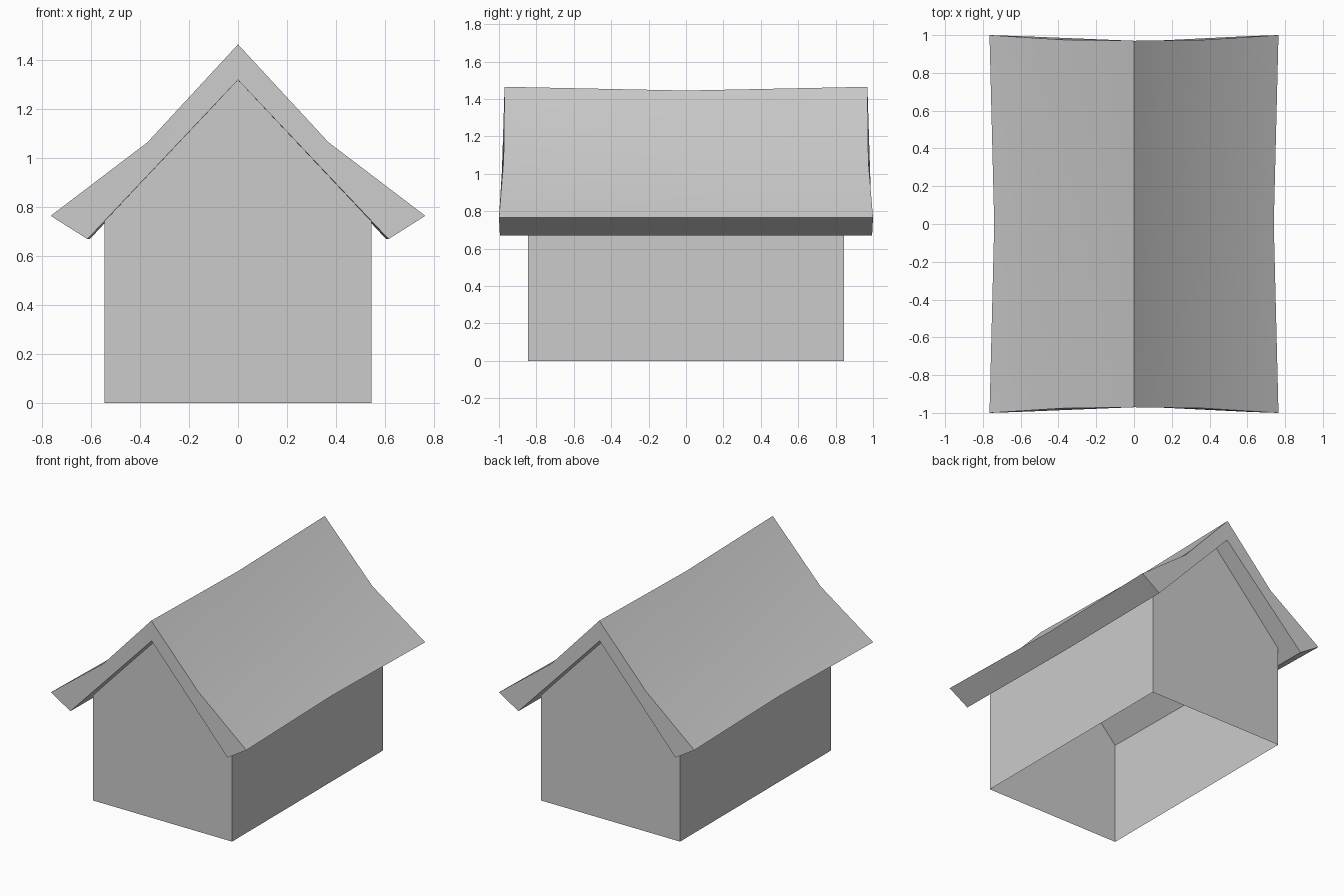
import bpy, bmesh, math

cube = bpy.data.objects.get("Cube")
if cube:
    bpy.data.objects.remove(cube)

grey = bpy.data.materials.new("plain_grey")
grey.use_nodes = True
colour = (0.6, 0.6, 0.6, 1)
grey.diffuse_color = colour
grey.node_tree.nodes["Principled BSDF"].inputs["Base Color"].default_value = colour


def loft(name, sections, capped):
    """Join closed rings of points; quads between rings, optional end caps."""
    bm = bmesh.new()
    rings = [[bm.verts.new(p) for p in ring] for ring in sections]
    n = len(rings[0])
    for a, b in zip(rings, rings[1:]):
        for i in range(n):
            j = (i + 1) % n
            bm.faces.new((a[i], a[j], b[j], b[i]))
    if capped:
        # Each end cap is split at the ridge into two bent halves
        for ring in (rings[0], rings[-1]):
            half = n // 2
            bm.faces.new(ring[:half + 1])
            bm.faces.new(ring[half:] + ring[:1])
    bmesh.ops.recalc_face_normals(bm, faces=bm.faces)
    mesh = bpy.data.meshes.new(name)
    bm.to_mesh(mesh)
    bm.free()
    mesh.materials.append(grey)
    obj = bpy.data.objects.new(name, mesh)
    bpy.context.collection.objects.link(obj)
    return obj


def mirrored(half):
    """Close a half profile, whose first and last points lie on x = 0."""
    return half + [(-x, y, z) for x, y, z in half[-2:0:-1]]


# Roof: flared slopes with a slight sag halfway along
def roof_end(s):
    return mirrored([(0, s * 0.97, 1.465), (0.37, s * 0.975, 1.065),
                     (0.765, s * 1.0, 0.765), (0.615, s * 0.995, 0.67),
                     (0, s * 0.965, 1.32)])


roof_middle = mirrored([(0, 0, 1.445), (0.355, 0, 1.045), (0.74, 0, 0.765),
                        (0.605, 0, 0.67), (0, 0, 1.32)])
roof = loft("roof", [roof_end(-1), roof_middle, roof_end(1)], True)

# Walls: hollow shell, open underneath, with gables reaching the roof
bm = bmesh.new()
W, D, EAVE, PEAK = 0.545, 0.845, 0.742, 1.32
outline = [(-W, 0), (W, 0), (W, EAVE), (0, PEAK), (-W, EAVE)]
front, back = [[bm.verts.new((x, y, z)) for x, z in outline] for y in (-D, D)]
bm.faces.new(front)
bm.faces.new(back[::-1])
bm.faces.new((front[1], back[1], back[2], front[2]))
bm.faces.new((front[4], back[4], back[0], front[0]))
mesh = bpy.data.meshes.new("walls")
bm.to_mesh(mesh)
bm.free()
mesh.materials.append(grey)
walls = bpy.data.objects.new("walls", mesh)
bpy.context.collection.objects.link(walls)

# Soft shading over the gentle bends, sharp at the corners
bpy.ops.object.select_all(action="DESELECT")
roof.select_set(True)
bpy.context.view_layer.objects.active = roof
bpy.ops.object.shade_smooth_by_angle(angle=math.radians(30))
